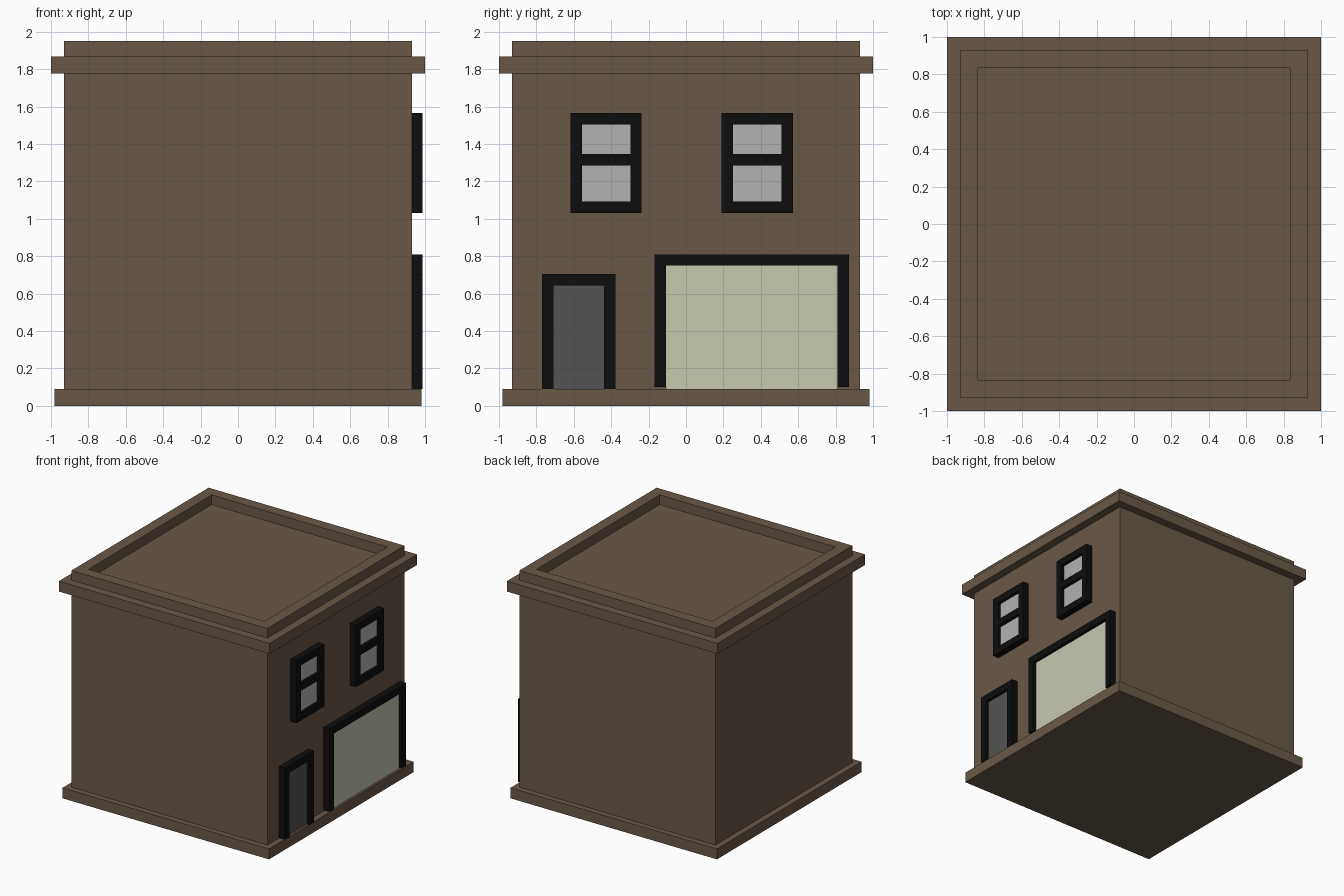
import bpy
from math import pi

if "Cube" in bpy.data.objects:
    bpy.data.objects.remove(bpy.data.objects["Cube"])


def material(name, r, g, b):
    m = bpy.data.materials.new(name)
    lin = [((c / 255 + 0.055) / 1.055) ** 2.4 for c in (r, g, b)]
    m.diffuse_color = (*lin, 1)
    m.use_nodes = True
    m.node_tree.nodes["Principled BSDF"].inputs["Base Color"].default_value = m.diffuse_color
    return m


BROWN = material("brown_wall", 105, 89, 72)
BLACK = material("black_frame", 13, 13, 13)
PANE = material("window_pane", 178, 178, 178)
DOOR = material("door_grey", 84, 84, 83)
SHOP = material("shop_glass", 198, 200, 176)

WALL, FRAME_X, PANE_X = 0.93, 0.987, 0.96


def rect(a0, a1, b0, b1):
    return [(a0, b0), (a1, b0), (a1, b1), (a0, b1)]


def square(h):
    return rect(-h, h, -h, h)


def extrude(name, outlines, lo, hi, mat, facade=False):
    """Extrude closed outlines (inner ones become holes) upward, or along +x for the facade."""
    cu = bpy.data.curves.new(name, 'CURVE')
    cu.dimensions, cu.fill_mode, cu.extrude = '2D', 'BOTH', (hi - lo) / 2
    for pts in outlines:
        s = cu.splines.new('POLY')
        s.points.add(len(pts) - 1)
        for p, (a, b) in zip(s.points, pts):
            p.co = (a, b, 0, 1)
        s.use_cyclic_u = True
    ob = bpy.data.objects.new(name, cu)
    bpy.context.collection.objects.link(ob)
    mid = (lo + hi) / 2
    if facade:
        ob.rotation_euler, ob.location = (pi / 2, 0, pi / 2), (mid, 0, 0)
    else:
        ob.location.z = mid
    bpy.ops.object.select_all(action='DESELECT')
    ob.select_set(True)
    bpy.context.view_layer.objects.active = ob
    bpy.ops.object.convert(target='MESH')
    ob = bpy.context.object
    ob.name = name
    ob.data.materials.clear()
    ob.data.materials.append(mat)
    for f in ob.data.polygons:
        f.use_smooth = False
        f.material_index = 0
    return ob


# Building mass: plinth, walls, cornice and open parapet ring
extrude("plinth", [square(0.98)], 0, 0.09, BROWN)
extrude("walls", [square(WALL)], 0.09, 1.777, BROWN)
extrude("cornice", [square(1.0)], 1.777, 1.867, BROWN)
extrude("parapet", [square(WALL), square(0.835)], 1.867, 1.95, BROWN)

# Upper windows: one frame with two panes each
for side, y in (("left", -0.427), ("right", 0.381)):
    extrude(f"window_frame_{side}",
            [rect(y - 0.19, y + 0.19, 1.032, 1.566),
             rect(y - 0.13, y + 0.13, 1.092, 1.286),
             rect(y - 0.13, y + 0.13, 1.347, 1.505)],
            WALL, FRAME_X, BLACK, True)
    for part, z0, z1 in (("lower", 1.092, 1.286), ("upper", 1.347, 1.505)):
        extrude(f"window_pane_{side}_{part}", [rect(y - 0.13, y + 0.13, z0, z1)],
                WALL, PANE_X, PANE, True)

# Door and shop window: three-sided frames with an infill panel
for name, y0, y1, z0, z1, mat in (("door", -0.77, -0.377, 0.09, 0.705, DOOR),
                                  ("shop_window", -0.168, 0.872, 0.10, 0.81, SHOP)):
    t = 0.061
    extrude(f"{name}_frame",
            [[(y0, z0), (y0 + t, z0), (y0 + t, z1 - t), (y1 - t, z1 - t),
              (y1 - t, z0), (y1, z0), (y1, z1), (y0, z1)]],
            WALL, FRAME_X, BLACK, True)
    extrude(f"{name}_panel", [rect(y0 + t, y1 - t, 0.09, z1 - t)],
            WALL, PANE_X, mat, True)
